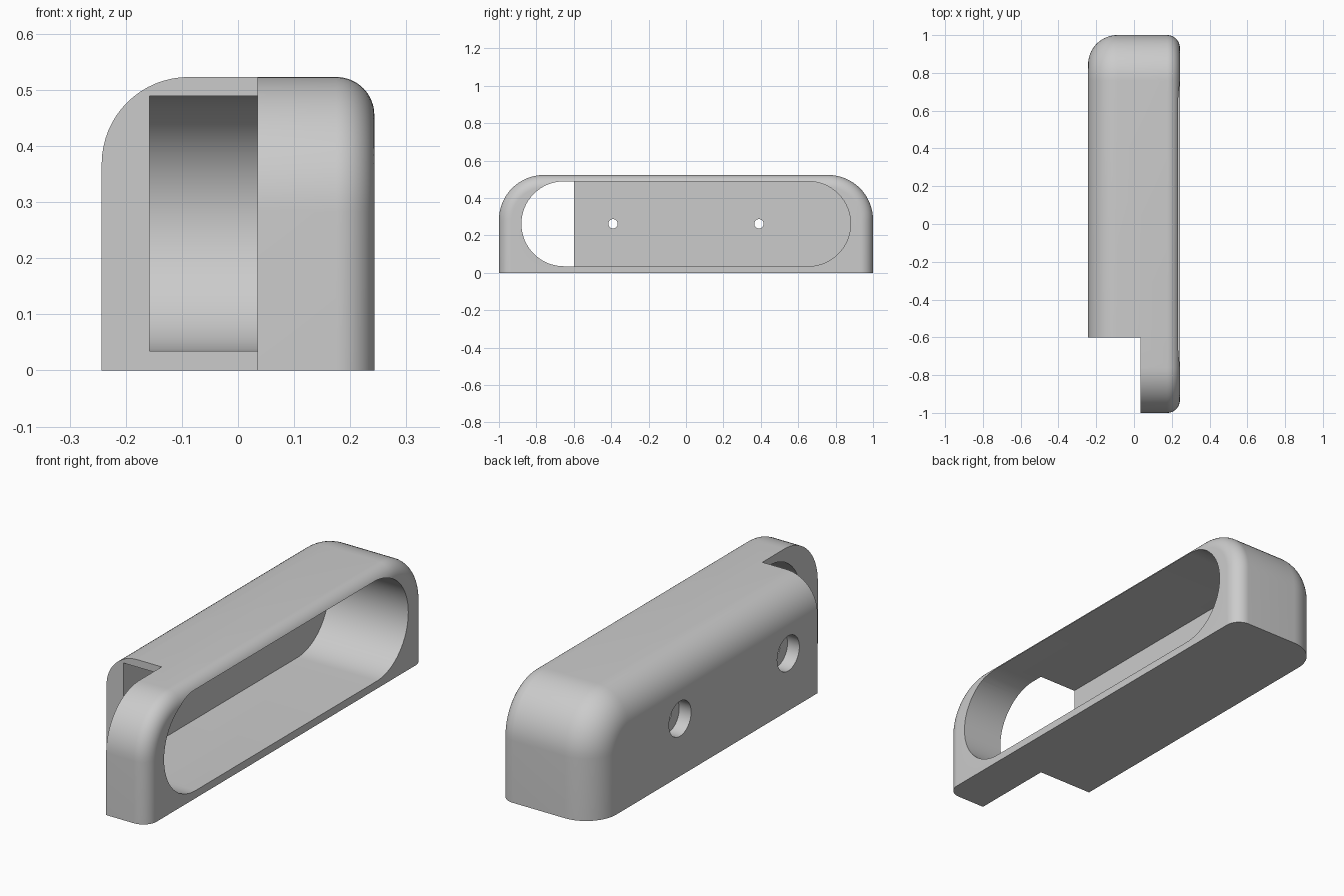
import bpy, bmesh
from math import sin, cos, pi

cube = bpy.data.objects.get("Cube")
if cube:
    bpy.data.objects.remove(cube)

HEIGHT, HALF_X, CORNER = 0.523, 0.243, 0.24
BACK_FILLET, OPEN_FILLET = 0.155, 0.068
STEPS = 16

grey = bpy.data.materials.new("light grey")
grey.use_nodes = True
grey.diffuse_color = (0.6, 0.6, 0.6, 1)
grey.node_tree.nodes["Principled BSDF"].inputs["Base Color"].default_value = (0.6, 0.6, 0.6, 1)


def arc(cy, cz, r, start, end, steps=STEPS):
    return [(cy + r * cos(start + (end - start) * i / steps),
             cz + r * sin(start + (end - start) * i / steps)) for i in range(steps + 1)]


def loft(name, sections):
    """Skin a list of (x, [(y, z), ...]) cross-sections into a closed solid."""
    bm = bmesh.new()
    rings = [[bm.verts.new((x, y, z)) for y, z in pts] for x, pts in sections]
    n = len(rings[0])
    for a, b in zip(rings, rings[1:]):
        for i in range(n):
            j = (i + 1) % n
            bm.faces.new((a[i], a[j], b[j], b[i]))
    bm.faces.new(rings[0])
    bm.faces.new(rings[-1])
    bmesh.ops.recalc_face_normals(bm, faces=bm.faces)
    mesh = bpy.data.meshes.new(name)
    bm.to_mesh(mesh)
    bm.free()
    mesh.materials.append(grey)
    obj = bpy.data.objects.new(name, mesh)
    bpy.context.collection.objects.link(obj)
    return obj


def outline(inset):
    """Flat-bottomed outline with two rounded top corners."""
    r = CORNER - inset
    cy, cz = 1 - CORNER, HEIGHT - CORNER
    return ([(1 - inset, 0)] + arc(cy, cz, r, 0, pi / 2)
            + arc(-cy, cz, r, pi / 2, pi) + [(inset - 1, 0)])


def fillet(side, r):
    """Sections of a rounded rim, from the outer face inwards."""
    return [(side * (HALF_X - r + r * cos(t)), outline(r - r * sin(t)))
            for t in (i * pi / 2 / STEPS for i in range(STEPS + 1))]


def prism(name, x0, x1, pts):
    return loft(name, [(x0, pts), (x1, pts)])


# Body with a wide rim on the back and a narrow rim on the open side
body = loft("handle_body", fillet(-1, BACK_FILLET) + fillet(1, OPEN_FILLET)[::-1])

# Long round-ended pocket, corner notch and two counterbored screw holes
MID, R, END = 0.262, 0.227, 0.653
cutters = [
    prism("pocket_cutter", -0.158, 0.5,
          arc(END, MID, R, -pi / 2, pi / 2, 32) + arc(-END, MID, R, pi / 2, 3 * pi / 2, 32)),
    prism("notch_cutter", -0.5, 0.035, [(-1.2, -0.2), (-0.6, -0.2), (-0.6, 0.8), (-1.2, 0.8)]),
]
for y in (-0.39, 0.39):
    for part, r, x1 in (("counterbore", 0.08, -0.183), ("screw_hole", 0.025, 0)):
        cutters.append(prism(part + "_cutter", -0.4, x1, arc(y, MID, r, 0, 2 * pi, 32)[:-1]))

for cutter in cutters:
    mod = body.modifiers.new(cutter.name, "BOOLEAN")
    mod.operation = "DIFFERENCE"
    mod.solver = "EXACT"
    mod.object = cutter

bpy.ops.object.select_all(action="DESELECT")
body.select_set(True)
bpy.context.view_layer.objects.active = body
for mod in list(body.modifiers):
    bpy.ops.object.modifier_apply(modifier=mod.name)
for cutter in cutters:
    bpy.data.objects.remove(cutter)
bpy.ops.object.shade_smooth_by_angle(angle=0.5)
